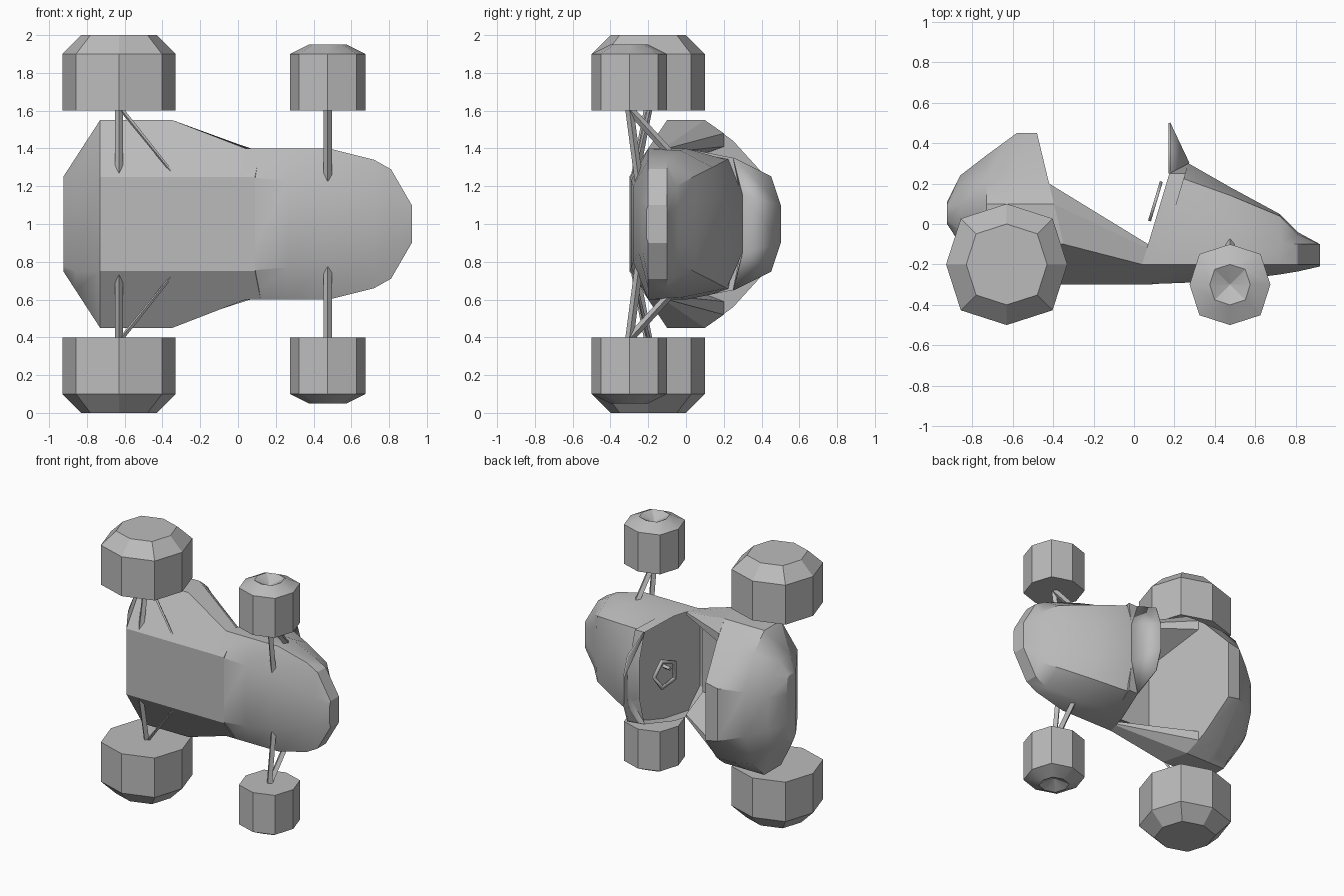
import bpy, bmesh, math
from mathutils import Vector

cube = bpy.data.objects.get("Cube")
if cube:
    bpy.data.objects.remove(cube, do_unlink=True)

grey = bpy.data.materials.new("plain_grey")
grey.use_nodes = True
colour = (0.5, 0.5, 0.5, 1)
grey.diffuse_color = colour
grey.node_tree.nodes["Principled BSDF"].inputs["Base Color"].default_value = colour

MID = 1.0  # height of the symmetry plane; the vehicle lies on its side


def finish(name, bm, angle=30):
    bmesh.ops.recalc_face_normals(bm, faces=bm.faces)
    mesh = bpy.data.meshes.new(name)
    bm.to_mesh(mesh)
    bm.free()
    mesh.materials.append(grey)
    obj = bpy.data.objects.new(name, mesh)
    bpy.context.collection.objects.link(obj)
    bpy.ops.object.select_all(action='DESELECT')
    obj.select_set(True)
    bpy.context.view_layer.objects.active = obj
    bpy.ops.object.shade_smooth_by_angle(angle=math.radians(angle))
    return obj


def bridge(bm, a, b):
    n = len(a)
    for i in range(n):
        j = (i + 1) % n
        bm.faces.new((a[i], a[j], b[j], b[i]))


def loft(stations, caps=True):
    """Skin stations of (x, lean, half section); the section is mirrored."""
    bm = bmesh.new()
    rings = []
    for x, lean, half in stations:
        full = half + [(y, -w) for y, w in reversed(half)]
        rings.append([bm.verts.new((x + lean * y, y, MID + w)) for y, w in full])
    for a, b in zip(rings, rings[1:]):
        bridge(bm, a, b)
    ends = [bm.faces.new(r) for r in (rings[0], rings[-1])] if caps else []
    return bm, ends


# Rear hull, with the slanted front face as the seat back
SEAT = (-0.372, -0.24)
bm, ends = loft([
    (-.925, 0, [(0, .22), (.02, .25), (.08, .25), (.1, .23), (.11, .12)]),
    (-.86, 0, [(-.1, .25), (-.03, .35), (.1, .35), (.19, .27), (.24, .12)]),
    (-.73, 0, [(-.3, .25), (-.1, .55), (.1, .55), (.23, .42), (.34, .17)]),
    (-.58, 0, [(-.3, .25), (-.1, .55), (.1, .55), (.25, .44), (.45, .2)]),
    (*SEAT, [(-.3, .25), (-.1, .55), (.1, .55), (.25, .44), (.45, .22)]),
])
finish("rear_hull", bm)

# Open cockpit tub between hull and cowl
DASH = (.1, .3)
bm, ends = loft([
    (*SEAT, [(-.3, .25), (-.1, .55), (.1, .55), (.2, .48), (.2, .41), (-.22, .25)]),
    (*DASH, [(-.3, .25), (-.2, .4), (-.12, .4), (-.1, .4), (-.1, .38), (-.24, .25)]),
], caps=False)
finish("cockpit_tub", bm)

# Front cowl tapering to the nose, with a recessed dashboard
bm, ends = loft([
    (*DASH, [(-.3, .25), (-.2, .4), (0, .4), (.25, .35), (.29, .15)]),
    (.27, 0, [(-.29, .23), (-.2, .4), (0, .4), (.215, .34), (.3, .15)]),
    (.48, 0, [(-.28, .2), (-.2, .4), (-.03, .39), (.14, .3), (.18, .14)]),
    (.72, 0, [(-.25, .15), (-.2, .34), (-.1, .34), (.04, .25), (.05, .12)]),
    (.81, 0, [(-.235, .12), (-.2, .29), (-.1, .29), (-.05, .2), (-.04, .1)]),
    (.92, 0, [(-.21, .07), (-.2, .1), (-.1, .1), (-.1, .08), (-.1, .05)]),
])
bmesh.ops.inset_region(bm, faces=[ends[0]], thickness=.03)
for v in ends[0].verts:
    v.co.x += .08
finish("front_cowl", bm)

# Wrapped windshield
base = [(.175, .25, .35), (.27, .3, .15), (.27, .3, -.15), (.175, .25, -.35)]
top = [(.175, .45, .25), (.175, .5, .1), (.175, .5, -.1), (.175, .45, -.25)]
bm = bmesh.new()
low, high = ([bm.verts.new((x, y, MID + w)) for x, y, w in row] for row in (base, top))
for i in range(3):
    bm.faces.new((low[i], low[i + 1], high[i + 1], high[i]))
shield = finish("windshield", bm)
solid = shield.modifiers.new("thickness", 'SOLIDIFY')
solid.thickness = .01
solid.offset = 0


def rod(name, start, end, radius, tip=1.0, sides=4):
    a, b = Vector(start), Vector(end)
    bm = bmesh.new()
    bmesh.ops.create_cone(bm, cap_ends=True, segments=sides, radius1=radius,
                          radius2=radius * tip, depth=(b - a).length)
    turn = (b - a).to_track_quat('Z', 'Y').to_matrix().to_4x4()
    bmesh.ops.transform(bm, matrix=turn, verts=bm.verts)
    bmesh.ops.translate(bm, vec=(a + b) / 2, verts=bm.verts)
    return finish(name, bm, 20)


# Five-sided steering wheel and its column
bm = bmesh.new()
loops = []
for r in (.12, .09):
    loop = []
    for k in range(5):
        t = math.tau * k / 5 + math.pi / 2
        y = .1 + r * math.sin(t) * .9
        loop.append(bm.verts.new((.08 + .3 * y, y, MID + r * math.cos(t))))
    loops.append(loop)
bridge(bm, *loops)
ring = finish("steering_wheel", bm)
ring.modifiers.new("thickness", 'SOLIDIFY').thickness = .015
rod("steering_column", (.12, .02, MID), (.22, 0, MID), .015)


def wheel(name, x, y, side, profile):
    """Eight-sided wheel from (offset, radius) rings, closed at both ends."""
    bm = bmesh.new()
    rings = []
    for offset, radius in profile:
        ring = []
        for k in range(8):
            r = radius * (1.07 if k % 2 else 1)
            t = math.tau * k / 8
            ring.append(bm.verts.new((x + r * math.cos(t), y + r * math.sin(t),
                                      MID + side * offset)))
        rings.append(ring)
    for a, b in zip(rings, rings[1:]):
        bridge(bm, a, b)
    bm.faces.new(rings[0])
    bm.faces.new(rings[-1])
    finish(name, bm, 25)


# Wheels and suspension on both sides
REAR, FRONT = (-.63, -.2), (.475, -.3)
for side, label in ((1, "upper"), (-1, "lower")):
    wheel(label + "_rear_wheel", *REAR, side, [(.6, .3), (.9, .3), (1, .2)])
    wheel(label + "_front_wheel", *FRONT, side,
          [(.6, .2), (.9, .2), (.95, .1), (.9, .004)])

    def at(x, y, w):
        return (x, y, MID + side * w)

    rod(label + "_rear_axle", at(-.63, -.2, .61), at(-.63, -.27, .25), .022)
    rod(label + "_rear_strut", at(-.62, -.2, .61), at(-.33, -.28, .25), .012, .6)
    rod(label + "_front_lower_arm", at(.475, -.3, .61), at(.475, -.25, .23), .022)
    rod(label + "_front_upper_arm", at(.475, -.3, .61), at(.475, -.09, .38), .022)
